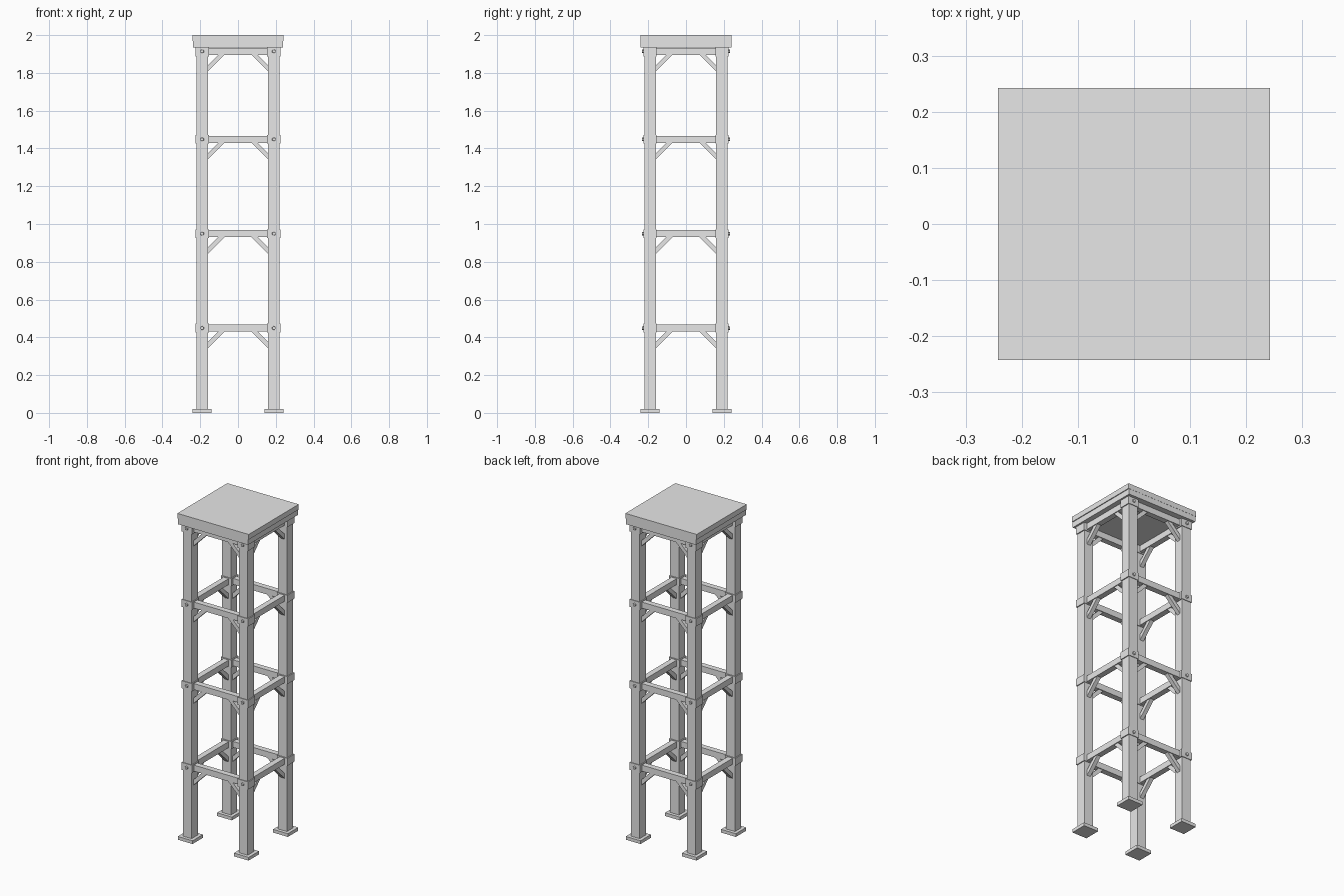
import bpy, bmesh, math
from mathutils import Matrix

if "Cube" in bpy.data.objects:
    bpy.data.objects.remove(bpy.data.objects["Cube"])

grey = bpy.data.materials.new("plain grey")
grey.diffuse_color = (0.8, 0.8, 0.8, 1)
grey.use_nodes = True
grey.node_tree.nodes["Principled BSDF"].inputs["Base Color"].default_value = grey.diffuse_color

LEG = 0.19      # leg centre offset
HALF = 0.03     # half leg width
BEAM = 0.0175   # half beam thickness
LEVELS = [0.449, 0.949, 1.448, 1.914]


def finish(name, bm):
    bmesh.ops.recalc_face_normals(bm, faces=bm.faces)
    mesh = bpy.data.meshes.new(name)
    bm.to_mesh(mesh)
    bm.free()
    mesh.materials.append(grey)
    ob = bpy.data.objects.new(name, mesh)
    bpy.context.collection.objects.link(ob)
    return ob


def box(name, lo, hi):
    bm = bmesh.new()
    size = [b - a for a, b in zip(lo, hi)]
    mid = [(a + b) / 2 for a, b in zip(lo, hi)]
    bmesh.ops.create_cube(bm, size=1, matrix=Matrix.Translation(mid) @ Matrix.Diagonal((*size, 1)))
    return finish(name, bm)


def centred(name, c, half):
    return box(name, [a - h for a, h in zip(c, half)], [a + h for a, h in zip(c, half)])


def brace(name, z, matrix):
    """Diagonal strut from a leg's inner face up to the beam underside."""
    top = z - BEAM
    inner = LEG - HALF + 0.005
    profile = [(inner, top - 0.095), (inner, top - 0.062),
               (0.1, top + 0.003), (0.067, top + 0.003)]
    bm = bmesh.new()
    face = bm.faces.new([bm.verts.new((x, -LEG - 0.0125, h)) for x, h in profile])
    ext = bmesh.ops.extrude_face_region(bm, geom=[face])
    bmesh.ops.translate(bm, vec=(0, 0.025, 0),
                        verts=[v for v in ext["geom"] if isinstance(v, bmesh.types.BMVert)])
    bm.transform(matrix)
    return finish(name, bm)


# Platform: deck over a slightly narrower base
box("deck", (-0.242, -0.242, 1.968), (0.242, 0.242, 2.0))
box("deck_base", (-0.237, -0.241, 1.934), (0.237, 0.241, 1.968))

for sx in (-1, 1):
    for sy in (-1, 1):
        x, y = sx * LEG, sy * LEG
        # Legs and foot plates
        box("leg", (x - HALF, y - HALF, 0.018), (x + HALF, y + HALF, 1.934))
        box("foot_plate", (x - 0.05, y - 0.05, 0), (x + 0.05, y + 0.05, 0.02))
        for z in LEVELS:
            # Collar around the leg with a hexagonal bolt
            centred("collar", (x, y, min(z, 1.911)), (0.036, 0.034, 0.023))
            bm = bmesh.new()
            bmesh.ops.create_cone(bm, cap_ends=True, segments=6, radius1=0.011,
                                  radius2=0.009, depth=0.014,
                                  matrix=Matrix.Translation((x, y + sy * 0.035, z)) @
                                  Matrix.Rotation(sy * -math.pi / 2, 4, 'X'))
            finish("bolt", bm)

# Beams and braces on all four sides of every level
for z in LEVELS:
    for side in range(4):
        turn = Matrix.Rotation(side * math.pi / 2, 4, 'Z')
        c = turn @ Matrix.Translation((0, -LEG, z))
        length, t = LEG - HALF + 0.005, BEAM
        half = (length, t, 0.0185) if side % 2 == 0 else (t, length, 0.0185)
        centred("cross_beam", c.translation, half)
        for s in (-1, 1):
            brace("corner_brace", z, turn @ Matrix.Diagonal((s, 1, 1, 1)))
